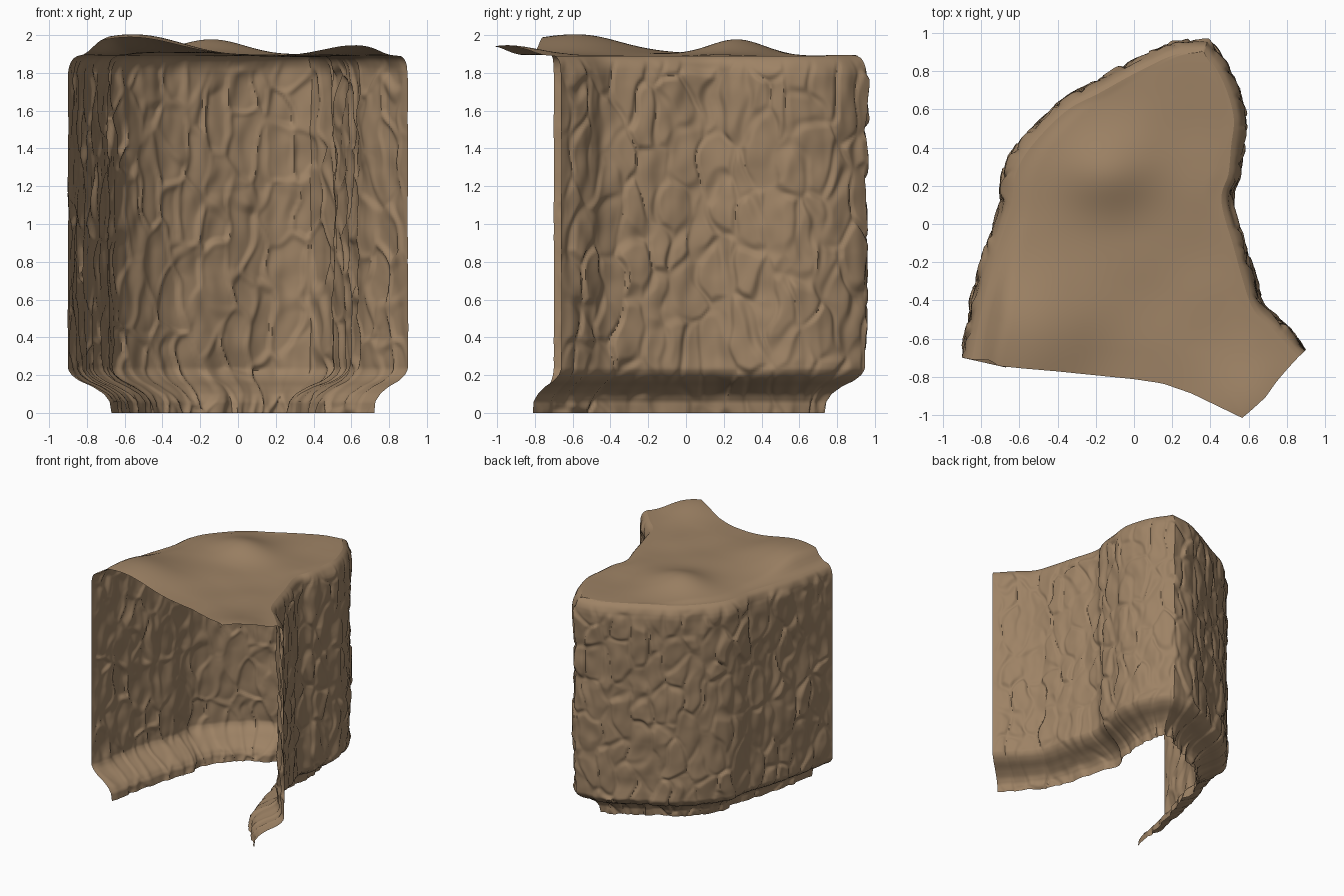
import bpy, bmesh, math
from mathutils import Vector, noise

if "Cube" in bpy.data.objects:
    bpy.data.objects.remove(bpy.data.objects["Cube"])

N = 180          # samples per side of the plan outline
ROWS = 160       # samples up the cliff
ACROSS = 54      # samples across the top

# one flat earth-rock colour
rock = bpy.data.materials.new("brown rock")
rock.diffuse_color = (0.34, 0.225, 0.13, 1)
rock.use_nodes = True
rock.node_tree.nodes["Principled BSDF"].inputs["Base Color"].default_value = rock.diffuse_color

left_side = [(-.9, -.7), (-.845, -.42), (-.78, -.17), (-.7, .08), (-.67, .27), (-.585, .43),
             (-.39, .63), (-.2, .735), (0, .845), (.2, .935), (.385, .955)]
right_side = [(.385, .955), (.48, .83), (.54, .7), (.575, .55), (.56, .4), (.545, .25),
              (.51, .12), (.57, -.1), (.62, -.28), (.67, -.42), (.77, -.52), (.9, -.66)]
# inward offset of the wall against height: undercut foot, rounded rim
profile = [(0, .235), (.06, .225), (.1, .195), (.14, .13), (.17, .06), (.2, .02), (.23, 0),
           (1.79, 0), (1.83, .005), (1.86, .016), (1.88, .033), (1.89, .052)]
front_lip = [(-.9, -.7), (-.78, -.7), (-.75, -.73), (-.4, -.755), (0, -.79), (.15, -.81),
             (.3, -.86), (.567, -.985), (.7, -.875), (.77, -.79), (.9, -.66)]


def lerp_table(table, x):
    for (x0, y0), (x1, y1) in zip(table, table[1:]):
        if x <= x1:
            return y0 + (y1 - y0) * max(0, (x - x0) / (x1 - x0))
    return table[-1][1]


def smooth(x):
    x = min(1, max(0, x))
    return x * x * (3 - 2 * x)


def spline(points, count):
    """Catmull-Rom through the points, resampled evenly."""
    p = [Vector((x, y, 0)) for x, y in points]
    p = [2 * p[0] - p[1]] + p + [2 * p[-1] - p[-2]]
    dense = []
    for a, b, c, d in zip(p, p[1:], p[2:], p[3:]):
        for k in range(40):
            t = k / 40
            dense.append(.5 * (2 * b + (c - a) * t + (2 * a - 5 * b + 4 * c - d) * t * t
                               + (3 * b - a - 3 * c + d) * t ** 3))
    dense.append(p[-2])
    run = [0]
    for a, b in zip(dense, dense[1:]):
        run.append(run[-1] + (b - a).length)
    out, k = [], 0
    for i in range(count + 1):
        target = run[-1] * i / count
        while k < len(dense) - 2 and run[k + 1] < target:
            k += 1
        f = (target - run[k]) / (run[k + 1] - run[k])
        out.append(dense[k].lerp(dense[k + 1], f))
    return out


def bark(s, z):
    """Overlapping tall rock plates with soft seams."""
    warp = noise.noise_vector(Vector((s * 5, z * 5, 3)))
    p = Vector((s * 7 + warp.x * .4, z * 3.4 + warp.y * .4, .5))
    dist, pts = noise.voronoi(p)
    c = pts[0]
    blend = smooth((dist[1] - dist[0]) / .26)
    r = noise.noise_vector(c * 37.3)
    plate = .016 * r.x + .03 * (p - c).dot(Vector((r.y, r.z, 0)))
    seam = -.012 * (1 - blend)
    chips = .012 * noise.noise(Vector((s * 12, z * 7, 7)))
    swell = .016 * noise.noise(Vector((s * 3, z * 2, 1)))
    return plate * blend + seam + chips + swell + .006


def make(name, bm):
    me = bpy.data.meshes.new(name)
    bm.to_mesh(me)
    bm.free()
    me.materials.append(rock)
    ob = bpy.data.objects.new(name, me)
    bpy.context.collection.objects.link(ob)
    bpy.ops.object.select_all(action='DESELECT')
    ob.select_set(True)
    bpy.context.view_layer.objects.active = ob
    bpy.ops.object.shade_smooth_by_angle(angle=math.radians(50))


def grid_faces(bm, g):
    for i in range(len(g) - 1):
        for j in range(len(g[0]) - 1):
            bm.faces.new((g[i][j], g[i][j + 1], g[i + 1][j + 1], g[i + 1][j]))


# plan outline: front left, round the back point, to front right
path = spline(left_side, N) + spline(right_side, N)[1:]
M = len(path)
normals = []
for i in range(M):
    t = path[min(M - 1, i + 4)] - path[max(0, i - 4)]
    normals.append(Vector((-t.y, t.x, 0)).normalized())


def averaged(w):
    return [sum((normals[k] for k in range(max(0, i - w), min(M, i + w + 1))),
                Vector()).normalized() for i in range(M)]


near, wide = averaged(8), averaged(40)
arc = [0]
for a, b in zip(path, path[1:]):
    arc.append(arc[-1] + (b - a).length)

# cliff wall
bm = bmesh.new()
wall = []
for i in range(M):
    col = []
    ends = smooth(min(arc[i], arc[-1] - arc[i]) / .08)
    for j in range(ROWS + 1):
        z = 1.89 * j / ROWS
        fade = smooth((1.89 - z) / .1) * (.2 + .8 * ends)
        n = wide[i] if z < 1 else near[i]
        v = path[i] - n * lerp_table(profile, z) + near[i] * bark(arc[i], z) * fade
        col.append(bm.verts.new((v.x, v.y, z)))
    wall.append(col)
rim = [c[-1].co.copy() for c in wall]
grid_faces(bm, wall)
make("cliff_wall", bm)


# rolling top: spans left rim to right rim and overhangs the open front
def hill(x, y, cx, cy, sx, sy, h):
    return h * math.exp(-((x - cx) / sx) ** 2 - ((y - cy) / sy) ** 2)


bm = bmesh.new()
top = []
for i in range(N + 1):
    a, b = rim[i], rim[M - 1 - i]
    pull = 1 - smooth(i / N / .45)
    row = []
    for k in range(ACROSS + 1):
        u = k / ACROSS
        v = a.lerp(b, u)
        x0 = -.9 + 1.8 * u
        v.y += (lerp_table(front_lip, x0) - (-.7 + .04 * u)) * pull
        v.x += (x0 - v.x) * smooth(min(u, 1 - u) / .2) * (1 - smooth(i / N / .1))
        h = (hill(v.x, v.y, -.56, -.62, .36, .42, .112)
             + hill(v.x, v.y, -.14, .26, .27, .2, .088)
             + hill(v.x, v.y, .6, -.95, .22, .26, .058))
        h += .01 * noise.noise(Vector((v.x * 3, v.y * 3, 2)))
        v.z += h * smooth(min(u, 1 - u) / .09)
        row.append(bm.verts.new(v))
    top.append(row)
grid_faces(bm, top)
bmesh.ops.remove_doubles(bm, verts=bm.verts[:], dist=.0005)
bm.normal_update()
if sum(f.normal.z for f in bm.faces) < 0:
    bmesh.ops.reverse_faces(bm, faces=bm.faces[:])
make("rolling_top", bm)
